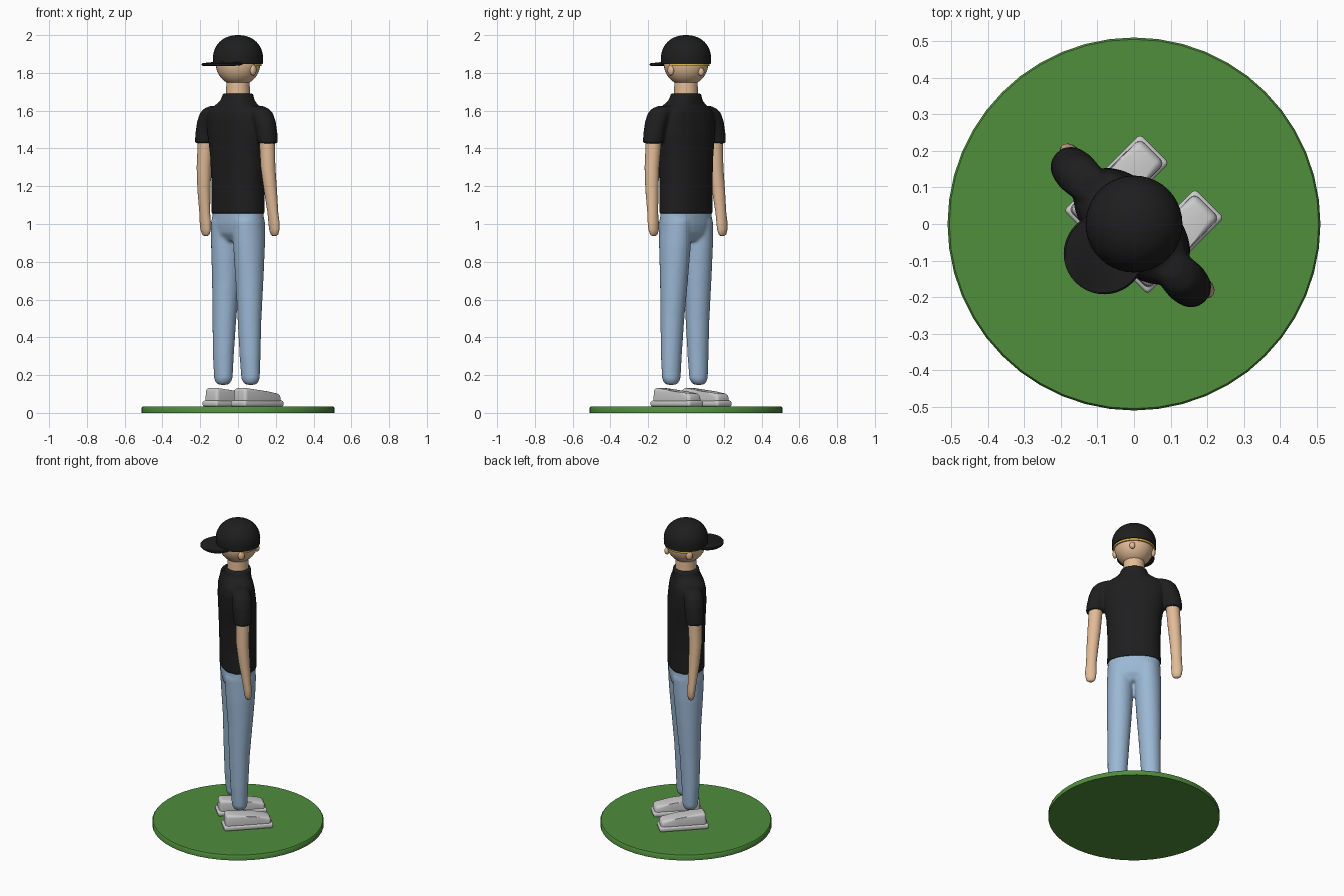
import bpy, bmesh, math
from mathutils import Matrix, Vector

if "Cube" in bpy.data.objects:
    bpy.data.objects.remove(bpy.data.objects["Cube"])

# Figure is built facing +Y, then turned 45 degrees
TURN = Matrix.Rotation(math.radians(-45), 4, 'Z')


def material(name, rgb):
    m = bpy.data.materials.new(name)
    m.diffuse_color = (*rgb, 1)
    m.use_nodes = True
    m.node_tree.nodes["Principled BSDF"].inputs["Base Color"].default_value = m.diffuse_color
    return m


GRASS = material("grass", (0.08, 0.27, 0.045))
SKIN = material("skin", (0.76, 0.50, 0.31))
BLACK = material("black_cloth", (0.013, 0.013, 0.014))
DENIM = material("denim", (0.33, 0.48, 0.66))
GOLD = material("gold", (0.8, 0.5, 0.08))


def finish(bm, name, mat=None, angle=40):
    bmesh.ops.recalc_face_normals(bm, faces=bm.faces)
    bm.transform(TURN)
    me = bpy.data.meshes.new(name)
    bm.to_mesh(me)
    bm.free()
    ob = bpy.data.objects.new(name, me)
    bpy.context.collection.objects.link(ob)
    if mat:
        me.materials.append(mat)
    bpy.ops.object.select_all(action='DESELECT')
    bpy.context.view_layer.objects.active = ob
    ob.select_set(True)
    bpy.ops.object.shade_smooth_by_angle(angle=math.radians(angle))
    return ob


def loft(bm, rings, side=1, power=2.0, segs=32):
    """Rings are (z, x, y, rx, ry); caps both ends."""
    loops = []
    for z, x, y, rx, ry in rings:
        loop = []
        for i in range(segs):
            a = 2 * math.pi * i / segs
            c, s = math.cos(a), math.sin(a)
            px = math.copysign(abs(c) ** (2 / power), c) * rx
            py = math.copysign(abs(s) ** (2 / power), s) * ry
            loop.append(bm.verts.new((side * (x + px), y + py, z)))
        loops.append(loop)
    for a, b in zip(loops, loops[1:]):
        for i in range(segs):
            j = (i + 1) % segs
            bm.faces.new((a[i], a[j], b[j], b[i]))
    bm.faces.new(loops[0])
    bm.faces.new(loops[-1])
    bmesh.ops.recalc_face_normals(bm, faces=bm.faces)


def fuse(ob, voxel, rounds):
    """Blend overlapping volumes into one smooth garment."""
    r = ob.modifiers.new("fuse", 'REMESH')
    r.mode = 'VOXEL'
    r.voxel_size = voxel
    r.use_smooth_shade = True
    s = ob.modifiers.new("soften", 'SMOOTH')
    s.factor = 0.5
    s.iterations = rounds


def ellipsoid(name, centre, radii, mat):
    bm = bmesh.new()
    bmesh.ops.create_uvsphere(bm, u_segments=32, v_segments=20, radius=1)
    bm.transform(Matrix.Translation(centre) @ Matrix.Diagonal((*radii, 1)))
    return finish(bm, name, mat)


def block(name, lo, hi, bevel, toe_drop=0, inset=0):
    bm = bmesh.new()
    bmesh.ops.create_cube(bm, size=1)
    lo, hi = Vector(lo), Vector(hi)
    for v in bm.verts:
        top, toe = v.co.z > 0, v.co.y > 0
        v.co = lo + Vector((v.co[i] + 0.5) * (hi - lo)[i] for i in range(3))
        if top:
            v.co.x += inset if v.co.x < (lo.x + hi.x) / 2 else -inset
            v.co.y += -inset if toe else inset
    if toe_drop:  # split the upper so that only the toe slopes down
        mid = lo.y + 0.62 * (hi.y - lo.y)
        bmesh.ops.bisect_plane(bm, geom=bm.verts[:] + bm.edges[:] + bm.faces[:],
                               plane_co=(0, mid, 0), plane_no=(0, 1, 0))
        for v in bm.verts:
            if v.co.y > mid + 0.01 and v.co.z > hi.z - 0.01:
                v.co.z -= toe_drop
    edges = [e for e in bm.edges if e.calc_face_angle(0) > 0.7]
    bmesh.ops.bevel(bm, geom=edges, offset=bevel, segments=4, profile=0.5, affect='EDGES')
    return finish(bm, name)


# Round grass base
bm = bmesh.new()
loft(bm, [(0, 0, 0, 0.51, 0.51), (0.027, 0, 0, 0.51, 0.51), (0.033, 0, 0, 0.505, 0.505)], segs=48)
finish(bm, "grass_base", GRASS)

# Shoes: flat sole and sloping upper
for s, tag in ((-1, "left"), (1, "right")):
    x = s * 0.106
    block(tag + "_shoe_sole", (x - 0.056, -0.11, 0.033), (x + 0.056, 0.186, 0.065), 0.012)
    block(tag + "_shoe_upper", (x - 0.05, -0.1, 0.05), (x + 0.05, 0.178, 0.132), 0.018, 0.035, 0.004)

# Jeans: hips and two tapered legs with rounded ends
bm = bmesh.new()
loft(bm, [(0.91, 0, 0, 0.12, 0.06), (0.95, 0, 0, 0.155, 0.09),
          (1.0, 0, 0, 0.16, 0.1), (1.08, 0, 0, 0.153, 0.1)], power=2.3)
for s in (-1, 1):
    loft(bm, [(0.148, 0.103, -0.008, 0.02, 0.02), (0.155, 0.103, -0.008, 0.038, 0.036),
              (0.18, 0.102, -0.008, 0.052, 0.046), (0.3, 0.1, -0.01, 0.058, 0.053),
              (0.5, 0.094, -0.008, 0.065, 0.062), (0.7, 0.088, -0.002, 0.074, 0.074),
              (0.88, 0.083, 0, 0.08, 0.088), (1.02, 0.08, 0, 0.078, 0.095)], side=s)
fuse(finish(bm, "jeans", DENIM), 0.009, 8)

# T-shirt: torso with short sleeves
bm = bmesh.new()
loft(bm, [(1.055, 0, 0, 0.161, 0.108), (1.2, 0, 0, 0.157, 0.108), (1.36, 0, -0.002, 0.165, 0.11),
          (1.48, 0, -0.006, 0.185, 0.11), (1.56, 0, -0.01, 0.19, 0.105),
          (1.605, 0, -0.01, 0.175, 0.096), (1.635, 0, -0.008, 0.12, 0.085),
          (1.655, 0, -0.003, 0.092, 0.08), (1.692, 0, 0, 0.076, 0.076)], power=2.3)
for s in (-1, 1):
    loft(bm, [(1.427, 0.236, -0.012, 0.053, 0.054), (1.48, 0.228, -0.012, 0.055, 0.057),
              (1.54, 0.212, -0.012, 0.058, 0.06), (1.585, 0.19, -0.012, 0.062, 0.058),
              (1.61, 0.165, -0.012, 0.062, 0.05), (1.625, 0.14, -0.012, 0.045, 0.035)], side=s)
fuse(finish(bm, "t_shirt", BLACK), 0.008, 5)

# Arms ending in simple mitten hands
for s, tag in ((-1, "left"), (1, "right")):
    bm = bmesh.new()
    loft(bm, [(0.937, 0.256, 0.016, 0.012, 0.008), (0.945, 0.257, 0.016, 0.024, 0.016),
              (0.97, 0.257, 0.015, 0.032, 0.022), (1.01, 0.257, 0.012, 0.034, 0.024),
              (1.06, 0.255, 0.006, 0.031, 0.026), (1.18, 0.249, -0.006, 0.035, 0.034),
              (1.3, 0.24, -0.015, 0.039, 0.038), (1.47, 0.228, -0.012, 0.042, 0.042)], side=s)
    finish(bm, tag + "_arm", SKIN, 60)

# Neck, head, nose and ears
bm = bmesh.new()
loft(bm, [(1.66, 0, 0, 0.066, 0.066), (1.7, 0, 0, 0.063, 0.063), (1.77, 0, 0, 0.061, 0.061)])
finish(bm, "neck", SKIN)
ellipsoid("head", (0, 0, 1.85), (0.118, 0.118, 0.118), SKIN)
ellipsoid("nose", (0, 0.114, 1.805), (0.017, 0.016, 0.022), SKIN)
for s, tag in ((-1, "left"), (1, "right")):
    ellipsoid(tag + "_ear", (s * 0.114, 0, 1.815), (0.014, 0.02, 0.028), SKIN)

# Cap worn backwards: crown
bm = bmesh.new()
rings = [(1.848, 0, 0, 0.131, 0.131)]
for i in range(13):
    t = math.radians(i * 88 / 12)
    r = 0.1325 * math.cos(t) ** 0.9
    rings.append((1.88 + 0.12 * math.sin(t), 0, 0, r, r))
loft(bm, rings, segs=40)
finish(bm, "cap_crown", BLACK, 50)

# Round brim, dipping slightly at the tip
bm = bmesh.new()
loft(bm, [(-0.008, 0, 0, 0.106, 0.106), (-0.004, 0, 0, 0.111, 0.111),
          (0.004, 0, 0, 0.111, 0.111), (0.008, 0, 0, 0.106, 0.106)], segs=40)
for v in bm.verts:
    v.co.z -= 0.6 * v.co.x ** 2
bm.transform(Matrix.Translation((0, -0.115, 1.853)) @ Matrix.Rotation(math.radians(4), 4, 'X'))
finish(bm, "cap_brim", BLACK)

# Gold strap across the forehead
bm = bmesh.new()
arc = []
for i in range(25):
    a = math.pi * i / 24
    arc.append([bm.verts.new((r * math.cos(a), r * math.sin(a), z))
                for r, z in ((0.114, 1.836), (0.125, 1.836), (0.125, 1.852), (0.114, 1.852))])
for a, b in zip(arc, arc[1:]):
    for k in range(4):
        bm.faces.new((a[k], a[(k + 1) % 4], b[(k + 1) % 4], b[k]))
bm.faces.new(arc[0])
bm.faces.new(arc[-1])
finish(bm, "cap_strap", GOLD)
